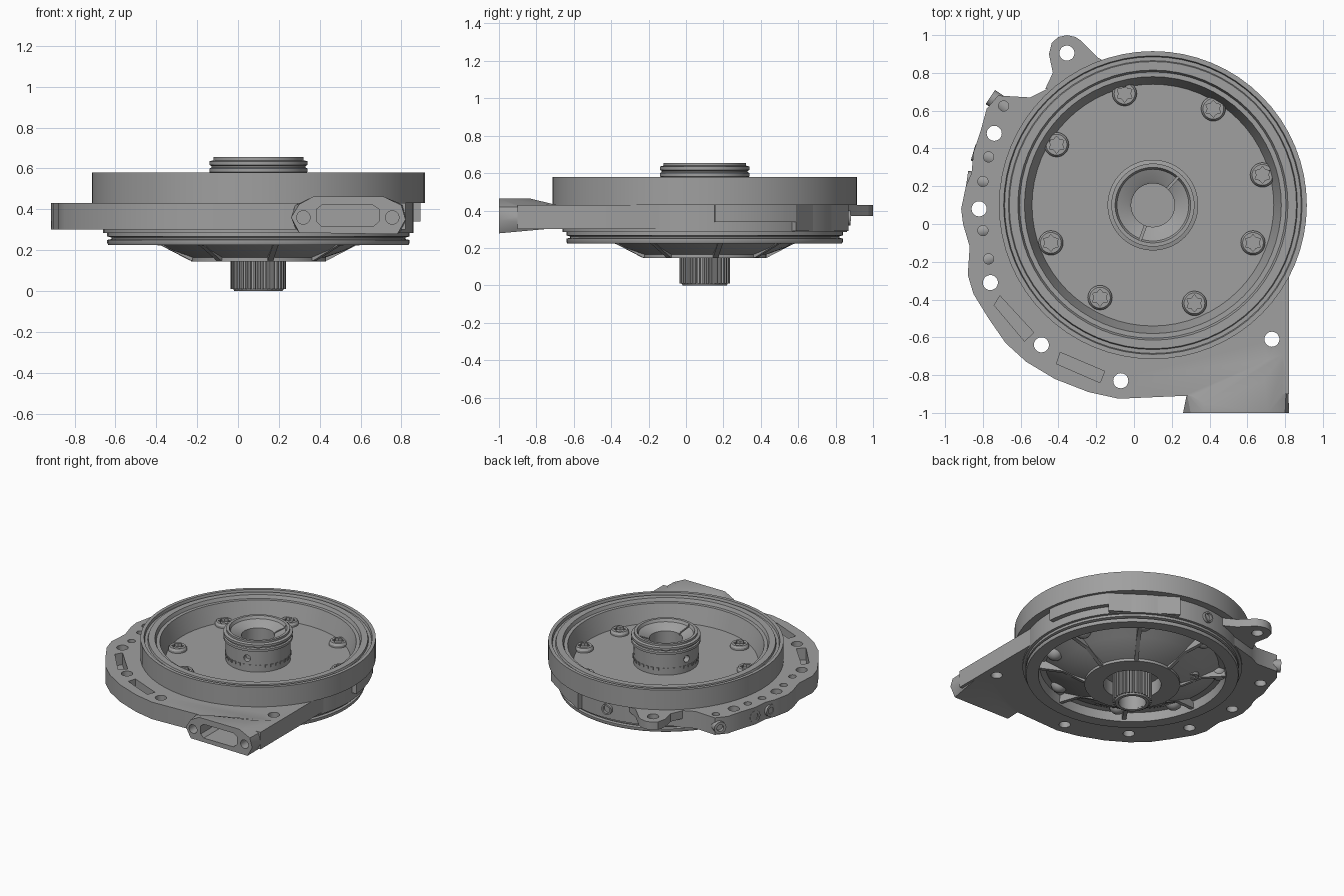
import bpy
import bmesh
from math import sin, cos, tau, radians
from mathutils import Matrix, Vector

default_cube = bpy.data.objects.get("Cube")
if default_cube:
    bpy.data.objects.remove(default_cube, do_unlink=True)

AXIS = Vector((0.1, 0.1, 0))
parts = []

grey = bpy.data.materials.new("cast_metal_grey")
grey.use_nodes = True
colour = (0.35, 0.35, 0.35, 1)
grey.diffuse_color = colour
shader = grey.node_tree.nodes["Principled BSDF"]
shader.inputs["Base Color"].default_value = colour
shader.inputs["Roughness"].default_value = 0.6


def finish(bm, name, location=(0, 0, 0), keep=True):
    bmesh.ops.recalc_face_normals(bm, faces=bm.faces)
    mesh = bpy.data.meshes.new(name)
    bm.to_mesh(mesh)
    bm.free()
    mesh.materials.append(grey)
    obj = bpy.data.objects.new(name, mesh)
    obj.location = location
    bpy.context.collection.objects.link(obj)
    if keep:
        parts.append(obj)
    return obj


def add_prism(bm, outline, low, high, place=None):
    """Extrude a flat outline between two levels, optionally moved by a matrix."""
    base = [bm.verts.new((x, y, low)) for x, y in outline]
    top = [bm.verts.new((x, y, high)) for x, y in outline]
    bm.faces.new(base[::-1])
    bm.faces.new(top)
    for i in range(len(base)):
        j = (i + 1) % len(base)
        bm.faces.new((base[i], base[j], top[j], top[i]))
    if place:
        bmesh.ops.transform(bm, matrix=place, verts=base + top)


def circle(radius, x=0, y=0, count=20):
    return [(x + radius * cos(tau * i / count), y + radius * sin(tau * i / count))
            for i in range(count)]


def lathe(name, profile, location=AXIS, steps=64):
    bm = bmesh.new()
    verts = [bm.verts.new((r, 0, z)) for r, z in profile]
    edges = [bm.edges.new((verts[i - 1], verts[i])) for i in range(len(verts))]
    bmesh.ops.spin(bm, geom=verts + edges, cent=(0, 0, 0), axis=(0, 0, 1),
                   angle=tau, steps=steps)
    bmesh.ops.remove_doubles(bm, verts=bm.verts, dist=0.0005)
    return finish(bm, name, location)


def boolean(obj, tool, operation):
    mod = obj.modifiers.new("cut", 'BOOLEAN')
    mod.object, mod.operation, mod.solver = tool, operation, 'EXACT'
    bpy.context.view_layer.objects.active = obj
    bpy.ops.object.modifier_apply(modifier=mod.name)
    bpy.data.objects.remove(tool, do_unlink=True)


def spin_matrix(degrees, location=AXIS):
    return Matrix.Translation(location) @ Matrix.Rotation(radians(degrees), 4, 'Z')


FRONT = Matrix.Rotation(radians(90), 4, 'X')  # outline (x, z), depth towards -y

# Round housing: stepped rim, dished floor, sealing ring and domed underside
lathe("housing", [
    (.815, .58), (.79, .58), (.785, .56), (.765, .56), (.76, .575), (.715, .575),
    (.705, .55), (.68, .55), (.64, .42), (0, .42), (0, .25), (.2, .25), (.2, .145),
    (.33, .145), (.33, .165), (.43, .2), (.5, .24), (.6, .295), (.64, .29),
    (.65, .225), (.735, .225), (.74, .235), (.74, .25), (.72, .254), (.72, .262),
    (.74, .267), (.74, .285), (.76, .285), (.76, .43), (.815, .43)])

# Mounting flange
outline = [
    (.82, -.9), (.82, .1), (.8, .35), (.65, .6), (.4, .78), (.1, .84), (-.25, .77),
    (-.47, .71), (-.55, .67), (-.72, .68), (-.78, .61), (-.81, .5), (-.85, .38),
    (-.86, .27), (-.89, .2), (-.915, .08), (-.905, 0), (-.87, -.12), (-.88, -.27),
    (-.85, -.37), (-.77, -.5), (-.68, -.63), (-.57, -.73), (-.42, -.82),
    (-.24, -.89), (-.08, -.925), (.26, -.91)]
bm = bmesh.new()
add_prism(bm, outline, .3, .43)
flange = finish(bm, "flange")

# Outlet block with a sloping back, joined to the flange
face = [(.26, .36), (.3, .285), (.78, .278), (.82, .35), (.8, .42),
        (.71, .463), (.37, .463), (.3, .425)]
bm = bmesh.new()
points = [(x, -1, z) for x, z in face]
points += [(.37, -.95, .463), (.69, -.83, .463), (.4, -.88, .425), (.7, -.76, .425),
           (.28, -.9, .31), (.28, -.9, .42), (.815, -.65, .31), (.815, -.65, .42)]
bmesh.ops.convex_hull(bm, input=[bm.verts.new(p) for p in points])
loose = [v for v in bm.verts if not v.link_faces]
bmesh.ops.delete(bm, geom=loose, context='VERTS')
boolean(flange, finish(bm, "outlet", keep=False), 'UNION')

# Flange openings: centre, through holes, blind holes, slots and outlet port
bm = bmesh.new()
add_prism(bm, circle(.7, *AXIS.xy, 64), .2, .5)
for x, y in [(-.74, .48), (-.82, .08), (-.76, -.31), (-.49, -.64), (-.07, -.83), (.73, -.61)]:
    add_prism(bm, circle(.04, x, y), .2, .5)
small_holes = [(-.69, .625), (-.77, .355), (-.8, .225), (-.8, -.035), (-.77, -.185)]
for x, y in small_holes:
    add_prism(bm, circle(.027, x, y), .39, .5)
for slot in ([(-.71, -.38), (-.74, -.43), (-.58, -.62), (-.53, -.575)],
             [(-.39, -.68), (-.41, -.74), (-.18, -.84), (-.155, -.78)]):
    add_prism(bm, slot, .34, .5)
port = [(.385, .34), (.41, .315), (.66, .315), (.69, .34), (.69, .4),
        (.66, .42), (.41, .42), (.385, .4)]
add_prism(bm, port, .76, 1.1, FRONT)
for x in (.32, .755):
    add_prism(bm, circle(.033, x, .36), .9, 1.1, FRONT)
boolean(flange, finish(bm, "flange_cutter", keep=False), 'DIFFERENCE')

# Ear with its own hole at the back
bm = bmesh.new()
add_prism(bm, [(-.1, .83), (-.19, .88), (-.28, .97), (-.31, .99), (-.355, 1), (-.4, .99),
               (-.435, .96), (-.45, .9), (-.43, .8), (-.47, .715), (-.35, .7)], .37, .43)
ear = finish(bm, "back_ear")
bm = bmesh.new()
add_prism(bm, circle(.04, -.355, .905), .2, .5)
boolean(ear, finish(bm, "ear_cutter", keep=False), 'DIFFERENCE')

# Sideways drilled bosses along the right edge
for x, y in small_holes:
    direction = Vector((x, y, 0)) - AXIS
    turn = direction.to_track_quat('Z', 'Y').to_matrix().to_4x4()
    boss = lathe("edge_boss", [(0, -.03), (.045, -.03), (.045, .085), (.025, .085),
                               (.025, .02), (0, .02)], (0, 0, 0), 16)
    boss.matrix_world = Matrix.Translation((x, y, .36)) @ turn

# Raised pads around the left and back of the housing
for name, start, end, low in (("side_pad", 4, 38, .34), ("flat_pad", 38, 75, .29)):
    a, b = radians(start), radians(end)
    steps = 8 if name == "side_pad" else 1
    arc = [(.795 * cos(a + (b - a) * i / steps), .795 * sin(a + (b - a) * i / steps))
           for i in range(steps + 1)]
    bm = bmesh.new()
    add_prism(bm, arc + [(.7 * cos(b), .7 * sin(b)), (.7 * cos(a), .7 * sin(a))], low, .435)
    finish(bm, name, AXIS)
plug = lathe("back_plug", [(0, 0), (.04, 0), (.04, .03), (.028, .03), (.028, .01), (0, .01)],
             (0, 0, 0), 20)
plug.matrix_world = spin_matrix(93) @ Matrix.Translation((.75, 0, .36)) \
    @ Matrix.Rotation(radians(90), 4, 'Y')

# Central hub with grooved collar and countersunk bore
hub = lathe("hub", [
    (0, .4), (.225, .4), (.225, .575), (.24, .582), (.24, .6), (.23, .605), (.23, .612),
    (.24, .617), (.24, .635), (.22, .64), (.22, .655), (.2, .655), (.19, .635),
    (.13, .61), (.115, .6), (.115, .45), (0, .45)])
bm = bmesh.new()
for angle in (48, 250):
    add_prism(bm, [(.11, -.006), (.2, -.006), (.2, .006), (.11, .006)], .59, .7,
              spin_matrix(angle, (0, 0, 0)))
for angle in (15, 135, 255):
    add_prism(bm, circle(.025, 0, .52), .18, .3, spin_matrix(angle, (0, 0, 0)) @ FRONT)
cutter = finish(bm, "hub_cutter", AXIS, keep=False)
bpy.context.view_layer.update()
boolean(hub, cutter, 'DIFFERENCE')
bm = bmesh.new()
for i in range(36):
    add_prism(bm, [(.22, -.01), (.23, -.01), (.23, .01), (.22, .01)], .455, .475,
              spin_matrix(i * 10, (0, 0, 0)))
finish(bm, "hub_marks", AXIS)

# Splined hollow shaft below
teeth = 34
spline = []
for i in range(teeth):
    for shift, r in ((0, .122), (.3, .122), (.45, .136), (.85, .136)):
        angle = tau * (i + shift) / teeth
        spline.append((r * cos(angle), r * sin(angle)))
bm = bmesh.new()
add_prism(bm, spline, .01, .26)
shaft = finish(bm, "splined_shaft", AXIS)
bm = bmesh.new()
add_prism(bm, circle(.095, count=32), -.1, .15)
cutter = finish(bm, "shaft_cutter", AXIS, keep=False)
bpy.context.view_layer.update()
boolean(shaft, cutter, 'DIFFERENCE')
lathe("shaft_end", [(.095, 0), (.118, 0), (.125, .012), (.095, .012)])

# Star-socket bolts on the floor, each with a domed boss underneath
bolts = [(-.05, .69), (.42, .61), (.68, .26), (.63, -.1), (.32, -.42),
         (-.18, -.39), (-.44, -.1), (-.41, .42)]
head = lathe("bolt", [(0, .41), (.065, .41), (.065, .435), (.055, .45), (0, .45)], (0, 0, 0), 28)
star = []
for i in range(12):
    r = .045 if i % 2 else .031
    star.append((r * cos(tau * i / 12), r * sin(tau * i / 12)))
bm = bmesh.new()
add_prism(bm, star, .428, .5)
boolean(head, finish(bm, "star_cutter", keep=False), 'DIFFERENCE')
for i, (x, y) in enumerate(bolts):
    bolt = head if i == 0 else head.copy()
    if i:
        bpy.context.collection.objects.link(bolt)
        parts.append(bolt)
    bolt.location = (x, y, 0)
    bm = bmesh.new()
    bmesh.ops.create_uvsphere(bm, u_segments=20, v_segments=12, radius=.06)
    finish(bm, "bolt_boss", (x, y, .295))

# Radial ribs and a small drain tube under the dome
for i in range(8):
    bm = bmesh.new()
    add_prism(bm, [(.3, .15), (.34, .15), (.48, .222), (.66, .24), (.66, .31), (.3, .31)],
              -.014, .014, FRONT)
    rib = finish(bm, "under_rib")
    rib.matrix_world = spin_matrix(i * 45 + 10)
lathe("drain_tube", [(.022, .19), (.045, .19), (.045, .3), (.022, .3)], (-.2, .39, 0), 20)

# Smooth the round surfaces and keep crisp edges
bpy.ops.object.select_all(action='DESELECT')
for obj in parts:
    obj.select_set(True)
bpy.context.view_layer.objects.active = parts[0]
bpy.ops.object.shade_smooth_by_angle(angle=radians(30))
